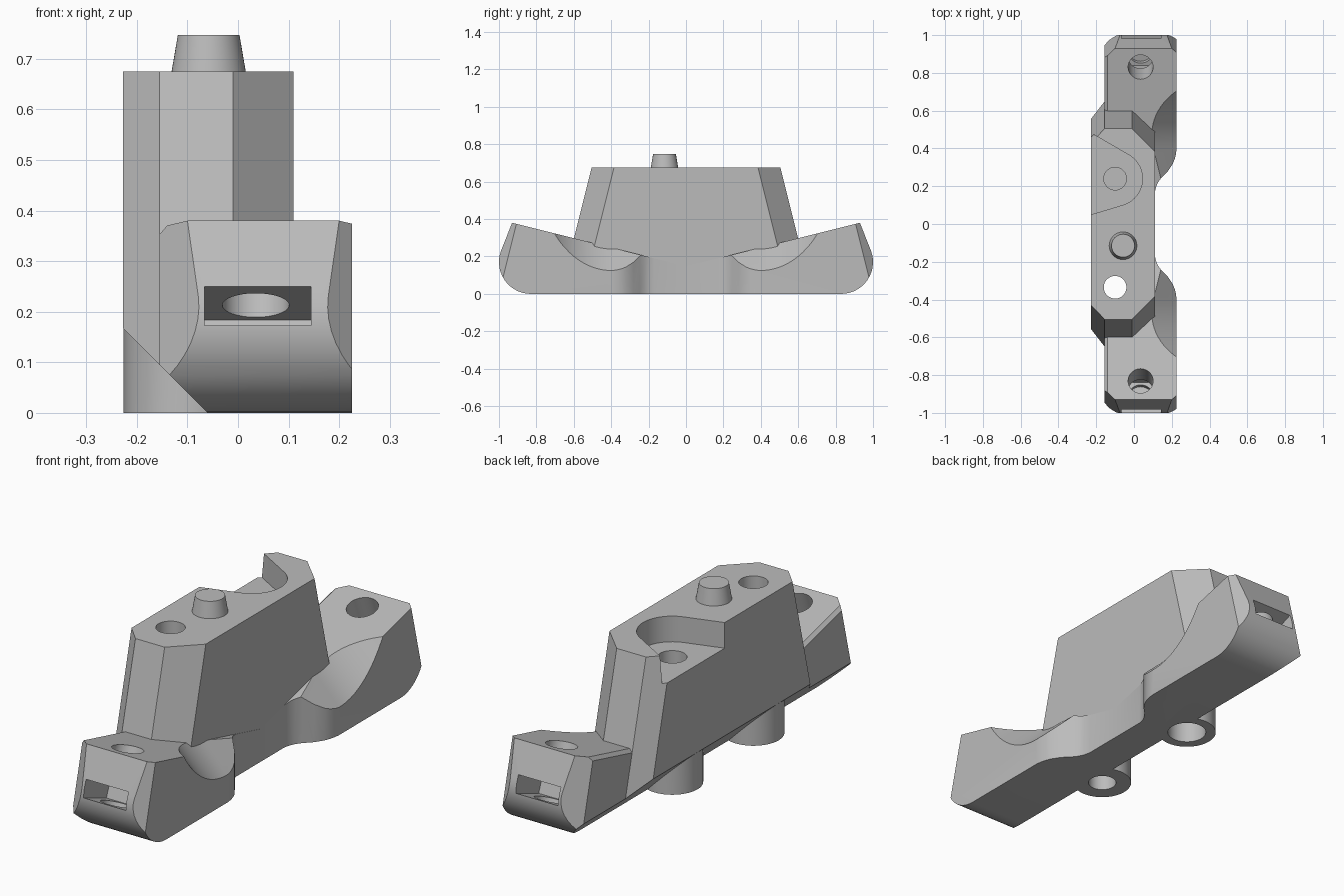
import bpy, bmesh, math
from mathutils import Vector, Matrix

cube = bpy.data.objects.get("Cube")
if cube:
    bpy.data.objects.remove(cube, do_unlink=True)

grey = bpy.data.materials.new("mid grey")
grey.use_nodes = True
COLOUR = (0.5, 0.5, 0.5, 1)
grey.diffuse_color = COLOUR
grey.node_tree.nodes["Principled BSDF"].inputs["Base Color"].default_value = COLOUR

X, Y, Z = Vector((1, 0, 0)), Vector((0, 1, 0)), Vector((0, 0, 1))


def to_object(name, bm):
    bmesh.ops.recalc_face_normals(bm, faces=bm.faces)
    mesh = bpy.data.meshes.new(name)
    bm.to_mesh(mesh)
    bm.free()
    mesh.materials.append(grey)
    obj = bpy.data.objects.new(name, mesh)
    bpy.context.collection.objects.link(obj)
    return obj


def loft(lower, upper):
    bm = bmesh.new()
    a = [bm.verts.new(p) for p in lower]
    b = [bm.verts.new(p) for p in upper]
    bm.faces.new(a)
    bm.faces.new(b)
    for i in range(len(a)):
        j = (i + 1) % len(a)
        bm.faces.new((a[i], a[j], b[j], b[i]))
    bmesh.ops.recalc_face_normals(bm, faces=bm.faces)
    return bm


def prism(pts, u, v, w, start, end):
    flat = [u * p + v * q for p, q in pts]
    return loft([p + w * start for p in flat], [p + w * end for p in flat])


def cylinder(name, centre, r1, depth, r2=None, tilt=0):
    bm = bmesh.new()
    bmesh.ops.create_cone(bm, cap_ends=True, segments=48, radius1=r1,
                          radius2=r1 if r2 is None else r2, depth=depth,
                          matrix=Matrix.Translation(centre) @ Matrix.Rotation(tilt, 4, "X"))
    return to_object(name, bm)


def box(name, centre, size, rotation):
    bm = bmesh.new()
    bmesh.ops.create_cube(bm, size=1, matrix=Matrix.Translation(centre) @ rotation
                          @ Matrix.Diagonal((*size, 1)))
    return to_object(name, bm)


def apply(obj, mod):
    bpy.context.view_layer.objects.active = obj
    bpy.ops.object.modifier_apply(modifier=mod.name)


def combine(obj, tool, operation="DIFFERENCE"):
    mod = obj.modifiers.new("combine", "BOOLEAN")
    mod.operation, mod.solver, mod.object = operation, "EXACT", tool
    apply(obj, mod)
    bpy.data.objects.remove(tool, do_unlink=True)


def arc(cx, cy, r, start, end, steps):
    for i in range(steps + 1):
        t = math.radians(start + (end - start) * i / steps)
        yield cx + r * math.cos(t), cy + r * math.sin(t)


# Foot: one half of the long base, with a rounded lower end
profile = [(-0.05, 0), *arc(0.83, 0.17, 0.17, -90, 21, 14), (0.93, 0.38), (-0.05, 0.135)]
bm = prism(profile, Y, Z, X, -0.155, 0.225)
# corner bevels and the narrow bevel on the upper edge
for normal, limit in (((1, 1, 0.25), 1.225), ((-1, 1, 0.25), 1.125), ((-1, -0.25, 1), 0.2875)):
    n = Vector(normal)
    bmesh.ops.bisect_plane(bm, geom=bm.verts[:] + bm.edges[:] + bm.faces[:],
                           plane_co=n * limit / n.length_squared, plane_no=n, clear_outer=True)
    bmesh.ops.holes_fill(bm, edges=bm.edges[:], sides=0)
body = to_object("bracket_body", bm)

# Narrow waist with a curved shoulder
waist = [(0.111, -0.2), (0.111, 0.17), (0.118, 0.2), (0.129, 0.223), (0.147, 0.247), (0.18, 0.28),
         (0.206, 0.32), (0.216, 0.345), (0.222, 0.37), (0.226, 0.4), (0.3, 0.4), (0.3, -0.2)]
combine(body, to_object("waist_cutter", prism(waist, X, Y, Z, -0.1, 0.6)))

# Slanted scoop beside the tower
scoop = [(-0.2, 0.2475), *arc(0.4, 0.6475, 0.4, -90, 0, 24), (-0.2, 0.6475)]
combine(body, to_object("scoop_cutter", prism(scoop, Y, (X + Z).normalized(),
                                              (X - Z).normalized(), -0.6, 0.6)))

# Tower half with leaning, bevelled end
plan = [(-0.227, -0.05), (0.11, -0.05), (0.11, 0.385), (-0.01, 0.505), (-0.155, 0.505), (-0.227, 0.43)]
LEAN, TOP, LOW = 0.25, 0.675, 0.05
lower = [Vector((x, y + (LEAN * (TOP - LOW) if y > 0 else 0), LOW)) for x, y in plan]
upper = [Vector((x, y, TOP)) for x, y in plan]
combine(body, to_object("tower", loft(lower, upper)), "UNION")

# Diagonal cut along the lower edge
turn = Matrix.Rotation(math.radians(45), 4, "Y")
inward = Vector((-1, 0, -1)).normalized()
combine(body, box("edge_cutter", Vector((-0.06, 0, 0)) + inward * 0.5, (3, 3, 1), turn))

# Tilted screw hole and nut slot in the end
TILT = math.radians(21)
axis = Vector((0, -math.sin(TILT), math.cos(TILT)))
mouth = Vector((0.035, 0.83, 0.357))
combine(body, cylinder("end_hole_cutter", mouth - axis * 0.07, 0.066, 0.38, tilt=TILT))
combine(body, box("slot_cutter", Vector((0.039, 0.992, 0.212)), (0.21, 0.36, 0.078),
                  Matrix.Rotation(TILT, 4, "X")))

# Mirror the half about the middle
bm = bmesh.new()
bm.from_mesh(body.data)
bmesh.ops.bisect_plane(bm, geom=bm.verts[:] + bm.edges[:] + bm.faces[:],
                       plane_co=(0, 0, 0), plane_no=(0, 1, 0), clear_inner=True)
bm.to_mesh(body.data)
bm.free()
mirror = body.modifiers.new("mirror", "MIRROR")
mirror.use_axis = (False, True, False)
mirror.merge_threshold = 0.0005
apply(body, mirror)

# Round bosses under the diagonal cut
BX, FRONT, BACK = -0.1, -0.335, 0.24
for y in (FRONT, BACK):
    combine(body, cylinder("boss", (BX, y, 0.1502), 0.126, 0.3), "UNION")

# Rounded pocket open to the side
pocket = [(-0.3, 0.028), *arc(BX, BACK, 0.145, -73, 59, 24), (-0.3, 0.524)]
combine(body, to_object("pocket_cutter", prism(pocket, X, Y, Z, 0.56, 0.8)))

# Vertical holes
combine(body, cylinder("through_hole_cutter", (BX, FRONT, 0.35), 0.06, 1))
combine(body, cylinder("pocket_hole_cutter", (BX, BACK, 0.5), 0.06, 0.3))
combine(body, cylinder("lower_socket_cutter", (BX, BACK, 0.05), 0.083, 0.3))

# Tapered locating peg
peg = cylinder("locating_peg", (-0.058, -0.115, 0.709), 0.074, 0.076, 0.061)

for obj in (body, peg):
    bpy.ops.object.select_all(action="DESELECT")
    obj.select_set(True)
    bpy.context.view_layer.objects.active = obj
    bpy.ops.object.shade_smooth_by_angle(angle=math.radians(25))
